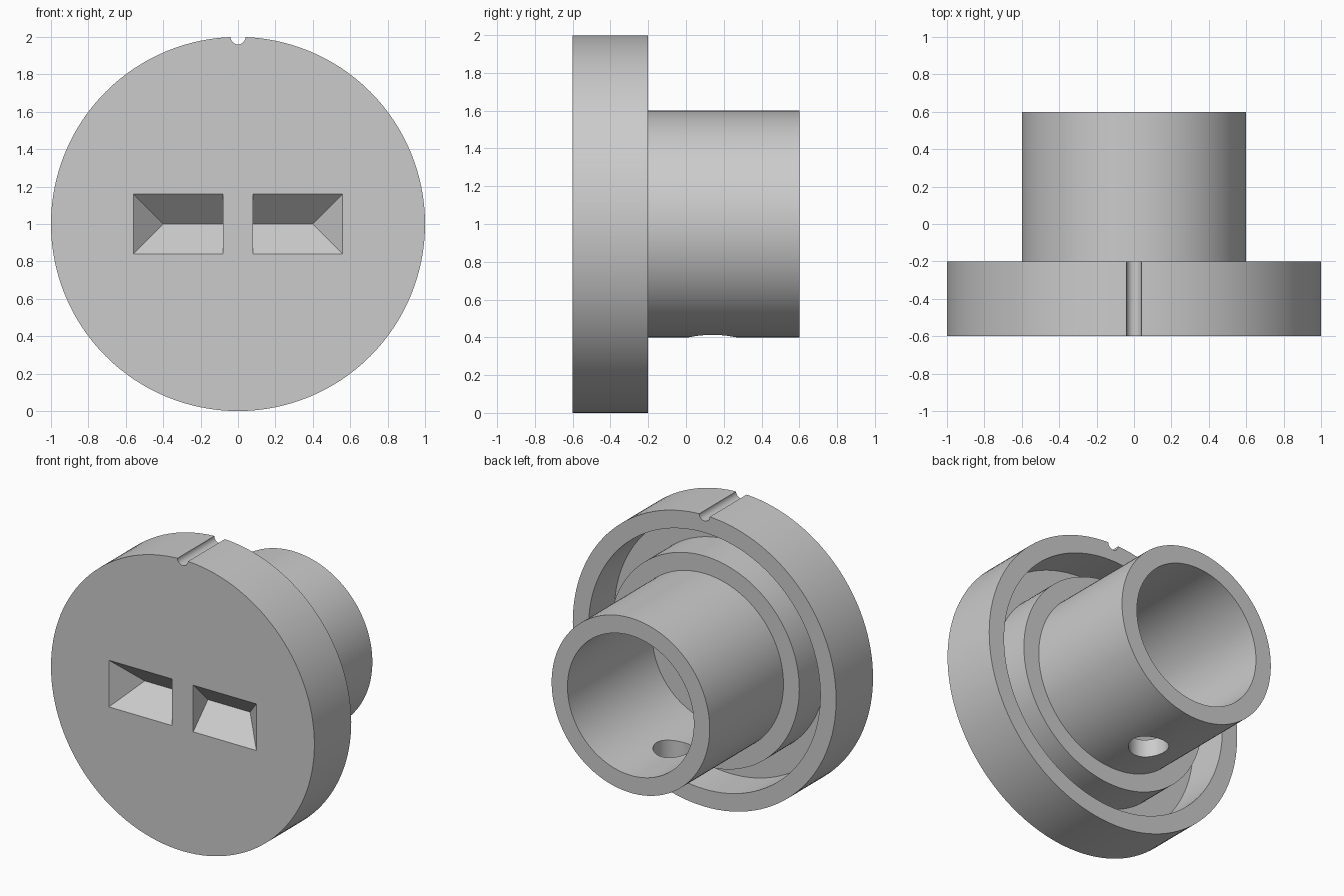
import bpy
import bmesh
import math
from mathutils import Matrix, Vector

cube = bpy.data.objects.get("Cube")
if cube:
    bpy.data.objects.remove(cube, do_unlink=True)

grey = bpy.data.materials.new("plain grey")
grey.use_nodes = True
grey.diffuse_color = (0.6, 0.6, 0.6, 1)
grey.node_tree.nodes["Principled BSDF"].inputs["Base Color"].default_value = (0.6, 0.6, 0.6, 1)

CENTRE = Vector((0, 0, 1))
FRONT, BACK, END = -0.6, -0.2, 0.6


def finish(name, bm):
    bmesh.ops.recalc_face_normals(bm, faces=bm.faces)
    mesh = bpy.data.meshes.new(name)
    bm.to_mesh(mesh)
    bm.free()
    mesh.materials.append(grey)
    obj = bpy.data.objects.new(name, mesh)
    bpy.context.collection.objects.link(obj)
    return obj


def lathe(name, profile, steps=128):
    """Spin (radius, y) points about the front-to-back axis."""
    bm = bmesh.new()
    verts = [bm.verts.new((0, y, 1 + r)) for r, y in profile]
    edges = [bm.edges.new(pair) for pair in zip(verts, verts[1:])]
    bmesh.ops.spin(bm, geom=verts + edges, cent=CENTRE, axis=(0, 1, 0),
                   angle=math.tau, steps=steps)
    bmesh.ops.remove_doubles(bm, verts=bm.verts, dist=1e-5)
    return finish(name, bm)


def rod(name, radius, length, place):
    bm = bmesh.new()
    bmesh.ops.create_cone(bm, cap_ends=True, segments=48, radius1=radius,
                          radius2=radius, depth=length, matrix=place)
    return finish(name, bm)


def pocket(name, side):
    """Wedge with a level ridge, hipped at its outer end."""
    inner, outer, half, depth, lip = 0.08, 0.56, 0.16, 0.16, 0.02
    bm = bmesh.new()
    # The mouth is carried forward past the face along the same slopes.
    mouth = [(inner, -half - lip), (outer + lip, -half - lip),
             (outer + lip, half + lip), (inner, half + lip)]
    for x, z in mouth:
        bm.verts.new((side * x, FRONT - lip, 1 + z))
    for x in (inner, outer - depth):
        bm.verts.new((side * x, FRONT + depth, 1))
    bmesh.ops.convex_hull(bm, input=bm.verts)
    return finish(name, bm)


# Flanged tube with an annular groove behind the disc
body = lathe("flanged_tube", [
    (0, FRONT), (1, FRONT), (1, BACK), (0.88, BACK), (0.88, -0.48),
    (0.72, -0.48), (0.72, BACK), (0.6, BACK), (0.6, END), (0.48, END),
    (0.48, -0.32), (0, -0.32)])

# Finger pockets, rim notch and drain hole
cutters = [
    pocket("left_pocket_cutter", 1),
    pocket("right_pocket_cutter", -1),
    rod("notch_cutter", 0.04, 0.6,
        Matrix.Translation((0, -0.4, 2)) @ Matrix.Rotation(math.pi / 2, 4, "X")),
    rod("drain_hole_cutter", 0.125, 0.3, Matrix.Translation((0, 0.14, 0.45))),
]
bpy.ops.object.select_all(action="DESELECT")
bpy.context.view_layer.objects.active = body
body.select_set(True)
for cutter in cutters:
    cutter.hide_render = True
    mod = body.modifiers.new(cutter.name, "BOOLEAN")
    mod.operation = "DIFFERENCE"
    mod.solver = "EXACT"
    mod.object = cutter
    bpy.ops.object.modifier_apply(modifier=mod.name)
    bpy.data.objects.remove(cutter, do_unlink=True)

bpy.ops.object.shade_smooth_by_angle(angle=math.radians(30))
